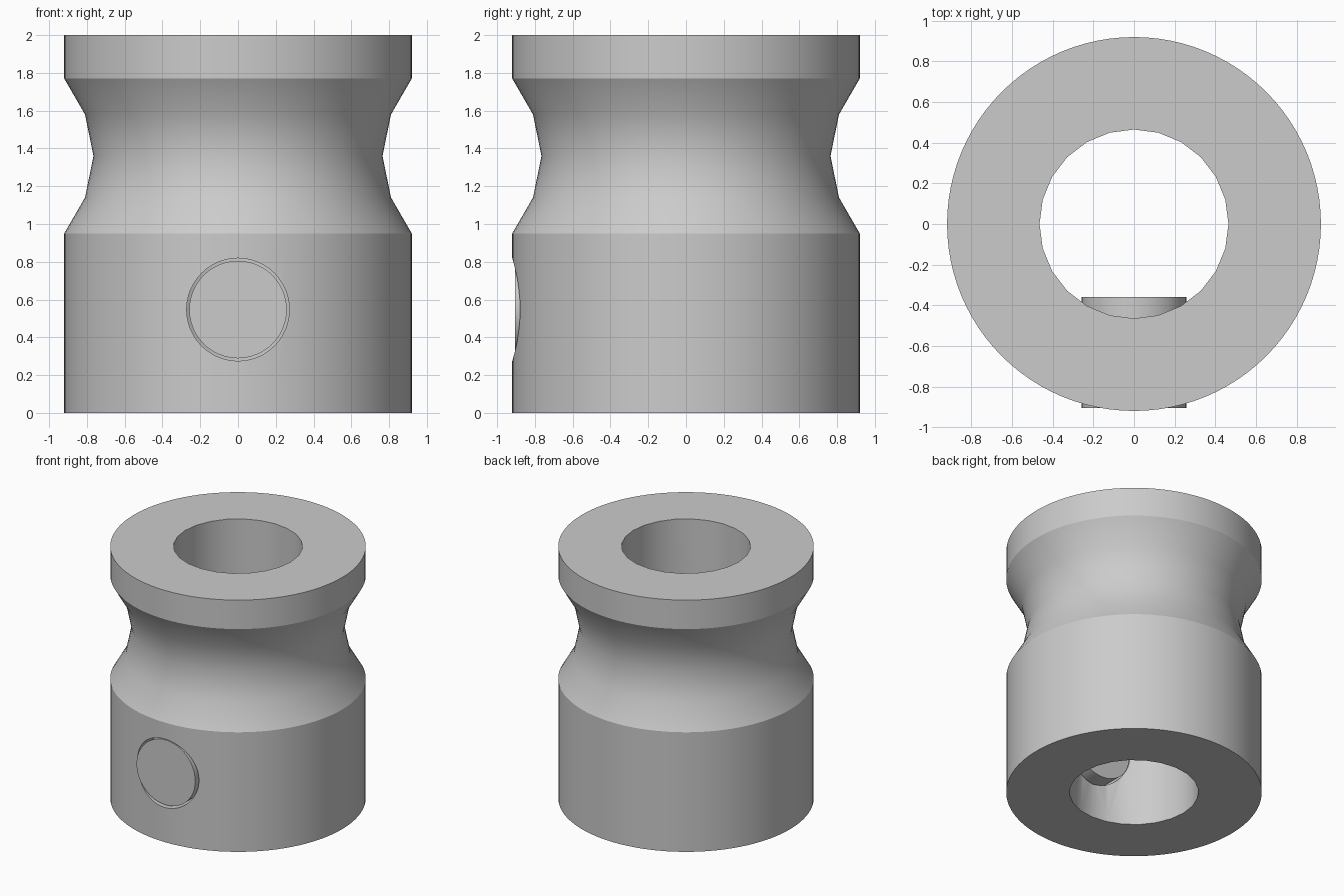
import bpy, math

cube = bpy.data.objects.get("Cube")
if cube:
    bpy.data.objects.remove(cube, do_unlink=True)

grey = bpy.data.materials.new("plain grey")
grey.use_nodes = True
colour = (0.6, 0.6, 0.6, 1)
grey.diffuse_color = colour
grey.node_tree.nodes["Principled BSDF"].inputs["Base Color"].default_value = colour


def smooth(obj, angle):
    bpy.ops.object.select_all(action="DESELECT")
    obj.select_set(True)
    bpy.context.view_layer.objects.active = obj
    bpy.ops.object.shade_smooth_by_angle(angle=math.radians(angle))


def lathe(name, profile, sides):
    """Closed solid from (radius, height) points turned about z."""
    verts, faces = [], []
    for r, z in profile:
        for i in range(sides):
            a = math.tau * i / sides
            verts.append((r * math.cos(a), r * math.sin(a), z))
    for k in range(len(profile) - 1):
        for i in range(sides):
            j = (i + 1) % sides
            faces.append((k * sides + i, k * sides + j,
                          (k + 1) * sides + j, (k + 1) * sides + i))
    faces.append(tuple(reversed(range(sides))))
    faces.append(tuple(range(len(verts) - sides, len(verts))))
    mesh = bpy.data.meshes.new(name)
    mesh.from_pydata(verts, [], faces)
    mesh.materials.append(grey)
    obj = bpy.data.objects.new(name, mesh)
    bpy.context.collection.objects.link(obj)
    return obj


def cross_rod(name, radius, front, back):
    """Cylinder lying along y at the screw height."""
    rod = lathe(name, [(radius, -back), (radius, -front)], 48)
    rod.rotation_euler.x = math.pi / 2
    rod.location.z = 0.547
    return rod


# Collar body with a faceted rope groove
collar = lathe("collar", [(0.92, 0), (0.92, 0.95), (0.81, 1.14), (0.765, 1.36),
                          (0.81, 1.58), (0.92, 1.77), (0.92, 2)], 96)

# Shaft bore and screw hole cut through the wall
bore = lathe("bore_cutter", [(0.465, -0.2), (0.465, 2.2)], 24)
hole = cross_rod("screw_hole_cutter", 0.272, -1.1, -0.3)
for cutter in (bore, hole):
    mod = collar.modifiers.new(cutter.name, "BOOLEAN")
    mod.operation = "DIFFERENCE"
    mod.solver = "EXACT"
    mod.object = cutter

# Bake the cuts so the shading follows the final edges
bpy.context.view_layer.objects.active = collar
for mod in list(collar.modifiers):
    bpy.ops.object.modifier_apply(modifier=mod.name)
for cutter in (bore, hole):
    bpy.data.objects.remove(cutter, do_unlink=True)
smooth(collar, 25)

# Set screw, reaching into the bore
screw = cross_rod("set_screw", 0.258, -0.905, -0.36)
smooth(screw, 30)
